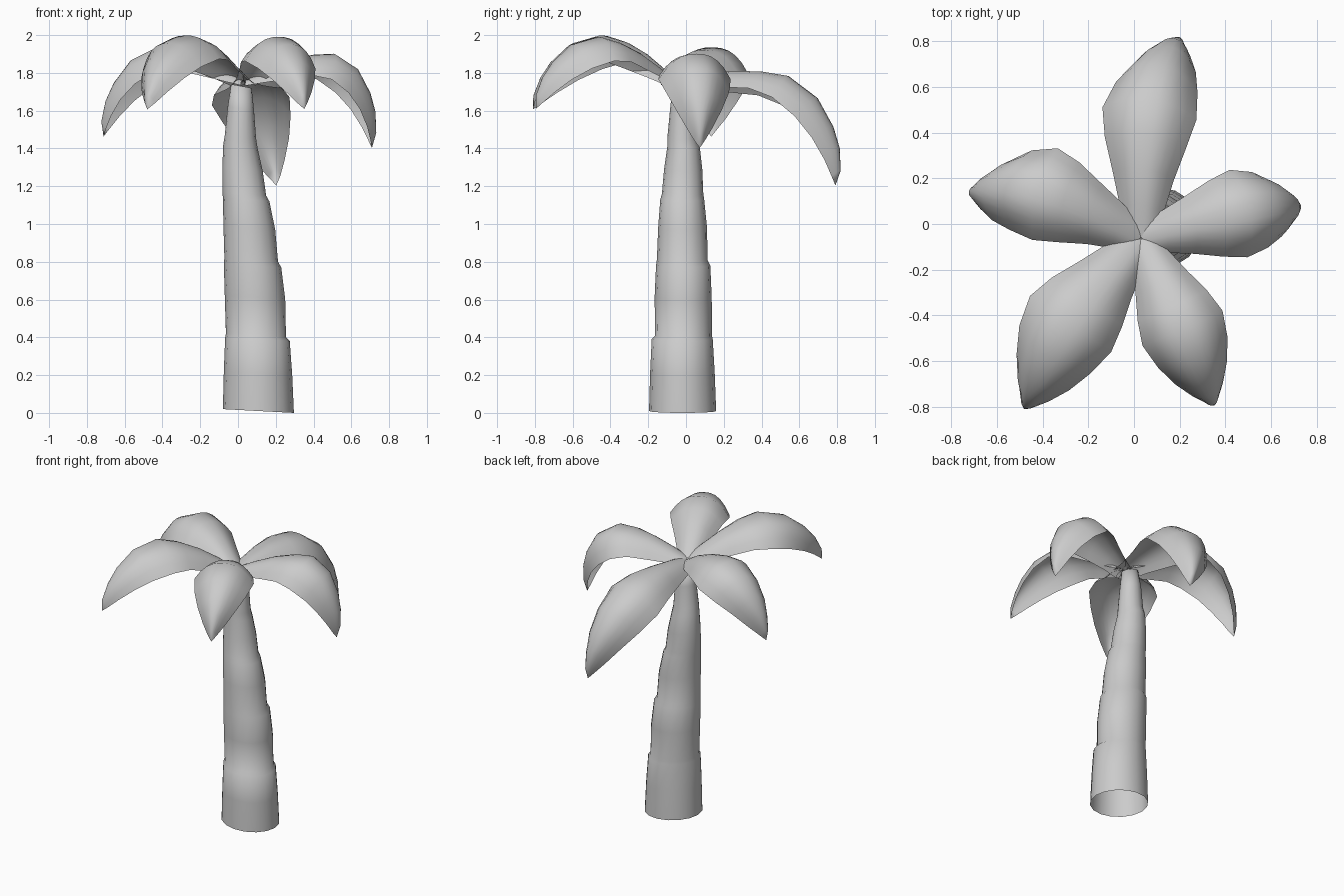
import bpy, bmesh, math
from mathutils import Matrix, Vector

if "Cube" in bpy.data.objects:
    bpy.data.objects.remove(bpy.data.objects["Cube"])

grey = bpy.data.materials.new("plain_grey")
grey.diffuse_color = (0.6, 0.6, 0.6, 1)
grey.use_nodes = True
grey.node_tree.nodes["Principled BSDF"].inputs["Base Color"].default_value = grey.diffuse_color


def finish(bm, name):
    """Turn a bmesh into a smooth shaded object."""
    me = bpy.data.meshes.new(name)
    bm.to_mesh(me)
    bm.free()
    me.materials.append(grey)
    me.shade_smooth()
    ob = bpy.data.objects.new(name, me)
    bpy.context.collection.objects.link(ob)
    return ob


def skin(bm, rows, closed):
    """Bridge rows of vertices with quads."""
    for a, b in zip(rows, rows[1:]):
        n = len(a)
        for i in range(n if closed else n - 1):
            j = (i + 1) % n
            bm.faces.new((a[i], a[j], b[j], b[i]))


# Trunk: leaning stack of bulging segments, open at the foot (z, x, y, radius)
TRUNK = [
    (0.00, 0.108, -0.018, 0.188), (0.20, 0.106, -0.019, 0.181),
    (0.38, 0.103, -0.020, 0.171), (0.40, 0.095, -0.013, 0.159),
    (0.60, 0.090, -0.015, 0.160), (0.77, 0.077, -0.015, 0.152),
    (0.80, 0.070, -0.020, 0.142), (0.97, 0.060, -0.018, 0.137),
    (1.12, 0.043, -0.020, 0.123), (1.15, 0.033, -0.018, 0.116),
    (1.28, 0.024, -0.015, 0.107), (1.40, 0.013, -0.013, 0.091),
    (1.45, 0.013, -0.020, 0.083), (1.60, 0.015, -0.018, 0.070),
    (1.72, 0.018, -0.020, 0.054),
]
SIDES = 16
bm = bmesh.new()
rings = []
for z, cx, cy, r in TRUNK:
    ring = []
    for i in range(SIDES):
        a = math.tau * i / SIDES
        ring.append(bm.verts.new((cx + r * math.cos(a),
                                  cy + 0.945 * r * math.sin(a),
                                  z + 0.01 * (1 - math.cos(a)))))
    rings.append(ring)
skin(bm, rings, True)
bm.faces.new(rings[-1])
finish(bm, "trunk")

# Frond stations on a unit chord: ridge (u, v), edge (u, v), half width
FROND = [
    (0.00, 0.010, 0.00, -0.02, 0.080), (0.10, 0.110, 0.11, 0.04, 0.102),
    (0.22, 0.210, 0.24, 0.11, 0.145), (0.35, 0.290, 0.37, 0.18, 0.195),
    (0.48, 0.345, 0.50, 0.205, 0.225), (0.67, 0.330, 0.65, 0.185, 0.195),
    (0.82, 0.250, 0.78, 0.14, 0.145), (0.91, 0.175, 0.89, 0.08, 0.085),
    (0.98, 0.080, 0.96, 0.03, 0.035),
]
COLUMNS = 10
CROWN = Vector((0.03, -0.065, 1.75))


def frond(name, azimuth, droop, roll, length, arch, width, skew):
    """Arched leaf sheet with drooping sides, set at the crown."""
    m = (Matrix.Translation(CROWN)
         @ Matrix.Rotation(math.radians(azimuth), 4, 'Z')
         @ Matrix.Rotation(math.radians(droop), 4, 'Y')
         @ Matrix.Rotation(math.radians(roll), 4, 'X'))
    bm = bmesh.new()
    rows = []
    for ru, rv, eu, ev, w in FROND:
        row = []
        for i in range(COLUMNS + 1):
            t = 1 - 2 * i / COLUMNS
            k = abs(t) ** 2.5
            p = Vector((ru + (eu - ru) * k,
                        t * w * width + skew * math.sin(math.pi * ru),
                        (rv + (ev - rv) * k) * arch))
            row.append(bm.verts.new(m @ (p * length)))
        rows.append(row)
    skin(bm, rows, False)
    # close the far end in a point
    tip = bm.verts.new(m @ Vector((length, 0, 0)))
    for a, b in zip(rows[-1], rows[-1][1:]):
        bm.faces.new((a, b, tip))
    bm.normal_update()
    if sum(f.normal.z * f.calc_area() for f in bm.faces) < 0:
        bmesh.ops.reverse_faces(bm, faces=bm.faces)
    finish(bm, name)


frond("back_frond", 78.6, 32, -7, 1.03, 1.00, 0.90, 0.045)
frond("front_left_frond", -124.4, 9, 2, 0.915, 1.02, 1.05, -0.04)
frond("front_right_frond", -66.3, 10, 0, 0.81, 1.12, 1.05, 0.012)
frond("right_frond", 11.5, 26.6, 0, 0.775, 1.33, 1.12, 0.03)
frond("left_frond", 165, 20.5, 2, 0.82, 1.23, 1.13, -0.09)
